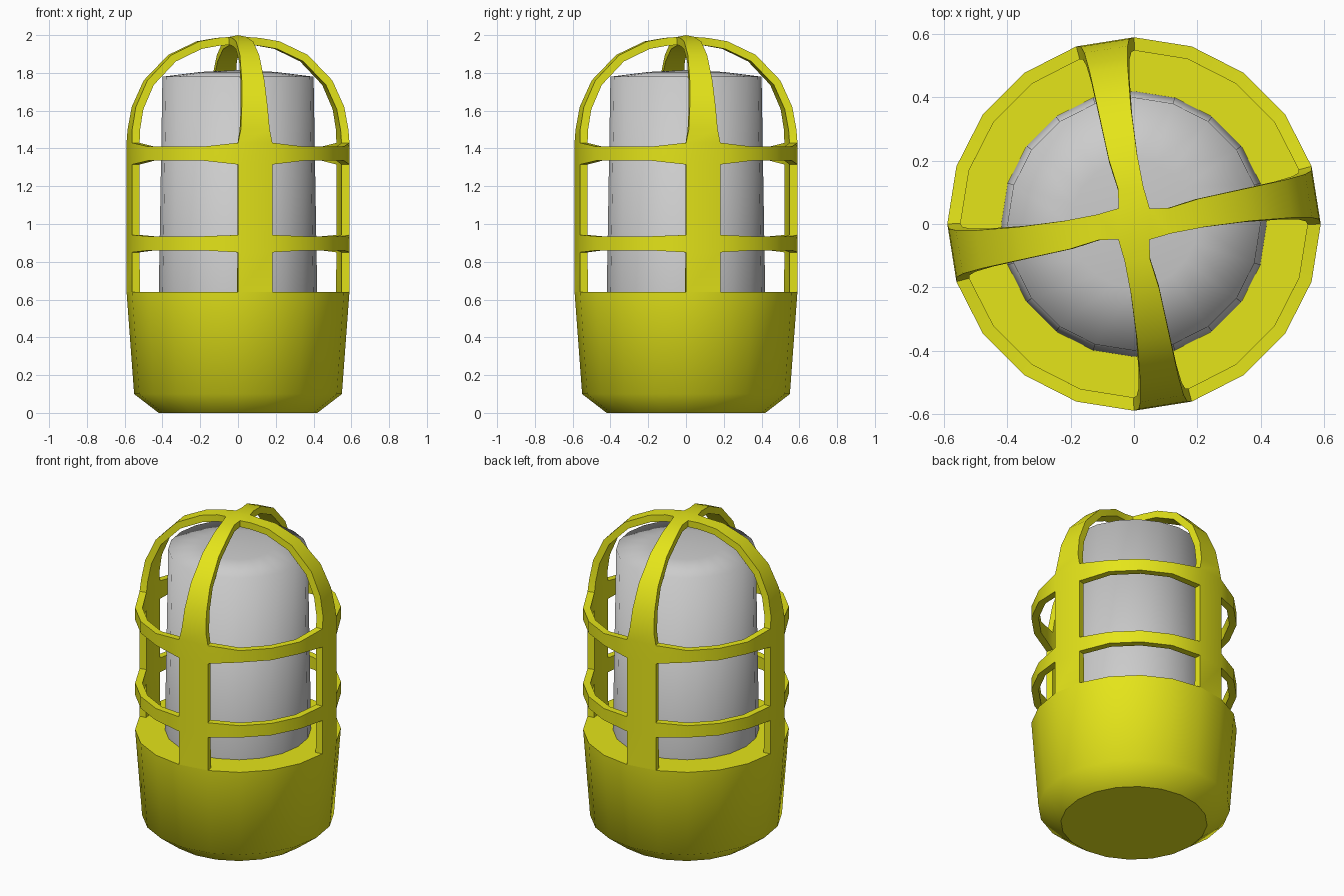
import bpy, bmesh, math
from mathutils import Vector

if "Cube" in bpy.data.objects:
    bpy.data.objects.remove(bpy.data.objects["Cube"])

N = 20                      # sides around the axis
STEP = 2 * math.pi / N
R = 0.59                    # cage outer radius

yellow = bpy.data.materials.new("yellow_paint")
yellow.diffuse_color = (0.78, 0.78, 0.01, 1)
yellow.use_nodes = True
yellow.node_tree.nodes["Principled BSDF"].inputs["Base Color"].default_value = yellow.diffuse_color


def finish(bm, name, mat=None):
    bmesh.ops.remove_doubles(bm, verts=bm.verts, dist=1e-4)
    bmesh.ops.recalc_face_normals(bm, faces=bm.faces)
    for f in bm.faces:
        f.smooth = True
    me = bpy.data.meshes.new(name)
    bm.to_mesh(me)
    bm.free()
    ob = bpy.data.objects.new(name, me)
    bpy.context.collection.objects.link(ob)
    if mat:
        me.materials.append(mat)
    return ob


def lathe(name, profile, sharp=(), mat=None):
    """Spin (radius, z) points; profile indices in sharp get hard edges."""
    bm = bmesh.new()
    rings = [[bm.verts.new((r * math.cos(i * STEP), r * math.sin(i * STEP), z))
              for i in range(N)] if r else [bm.verts.new((0, 0, z))]
             for r, z in profile]
    for a, b in zip(rings, rings[1:]):
        for i in range(N):
            j = (i + 1) % N
            quad = [a[i % len(a)], a[j % len(a)], b[j % len(b)], b[i % len(b)]]
            bm.faces.new(list(dict.fromkeys(quad)))
    for k in sharp:
        for i in range(N):
            bm.edges.get((rings[k][i], rings[k][(i + 1) % N])).smooth = False
    return finish(bm, name, mat)


# solid tapered base and glass dome cylinder
lathe("base_cup", [(0, 0), (0.42, 0), (0.55, 0.1), (R, 0.64), (0, 0.64)],
      sharp=(1, 3), mat=yellow)
lathe("lamp_glass", [(0, 0.6), (0.42, 0.6), (0.40, 1.78), (0.2, 1.805), (0, 1.815)],
      sharp=(1,))

# guard cage: outer skin, thickened inward
bm = bmesh.new()
levels = [0.64, 0.86, 0.935, 1.335, 1.41]
flare = [0, -0.01, 0.007, -0.02, 0.02]    # hoops widen where they meet a rib


def column(i):
    rib_side = (i % 5) in (0, 1)
    return [bm.verts.new((R * math.cos(i * STEP), R * math.sin(i * STEP),
                          z + (f if rib_side else 0)))
            for z, f in zip(levels, flare)]


cols = [column(i) for i in range(N)]
for i in range(N):
    a, b = cols[i], cols[(i + 1) % N]
    for k in range(4):
        if i % 5 == 0 or k in (1, 3):     # full-height ribs, two hoops
            bm.faces.new((a[k], b[k], b[k + 1], a[k + 1]))

# arched rib tops: radius, z, tangential start and end
arch = [(0.585, 1.50, .015, .168), (0.563, 1.62, .02, .157), (0.50, 1.76, .02, .14),
        (0.37, 1.895, .01, .112), (0.22, 1.967, -.01, .08), (0.12, 1.985, -.03, .05)]


def arch_vert(ang, r, z, t):
    d = math.sqrt(r * r - t * t)
    return bm.verts.new((d * math.cos(ang) - t * math.sin(ang),
                         d * math.sin(ang) + t * math.cos(ang), z))


hub = [bm.verts.new((0.07 * math.cos(q), 0.07 * math.sin(q), 1.99))
       for q in (math.pi / 4 + k * math.pi / 2 for k in range(4))]
tip = bm.verts.new((0, 0, 2))
for q in range(4):
    ang = q * math.pi / 2
    lo, hi = cols[q * 5][4], cols[q * 5 + 1][4]
    for r, z, t0, t1 in arch:
        n0, n1 = arch_vert(ang, r, z, t0), arch_vert(ang, r, z, t1)
        bm.faces.new((lo, hi, n1, n0))
        lo, hi = n0, n1
    bm.faces.new((lo, hi, hub[q], hub[q - 1]))
    bm.faces.new((hub[q - 1], hub[q], tip))

bm.normal_update()
bmesh.ops.recalc_face_normals(bm, faces=bm.faces)
bm.faces.ensure_lookup_table()
c = bm.faces[0]
if c.normal.dot(Vector((*c.calc_center_median().xy, 0))) < 0:
    bmesh.ops.reverse_faces(bm, faces=bm.faces)
cage = finish(bm, "guard_cage", yellow)
f = cage.data.polygons[0]
outward = f.normal.x * f.center.x + f.normal.y * f.center.y > 0
solid = cage.modifiers.new("thickness", 'SOLIDIFY')
solid.thickness = 0.042
solid.offset = -1 if outward else 1

# keep bar edges crisp after thickening
bpy.context.view_layer.objects.active = cage
cage.select_set(True)
bpy.ops.object.modifier_apply(modifier="thickness")
bpy.ops.object.shade_smooth_by_angle(angle=math.radians(40))
